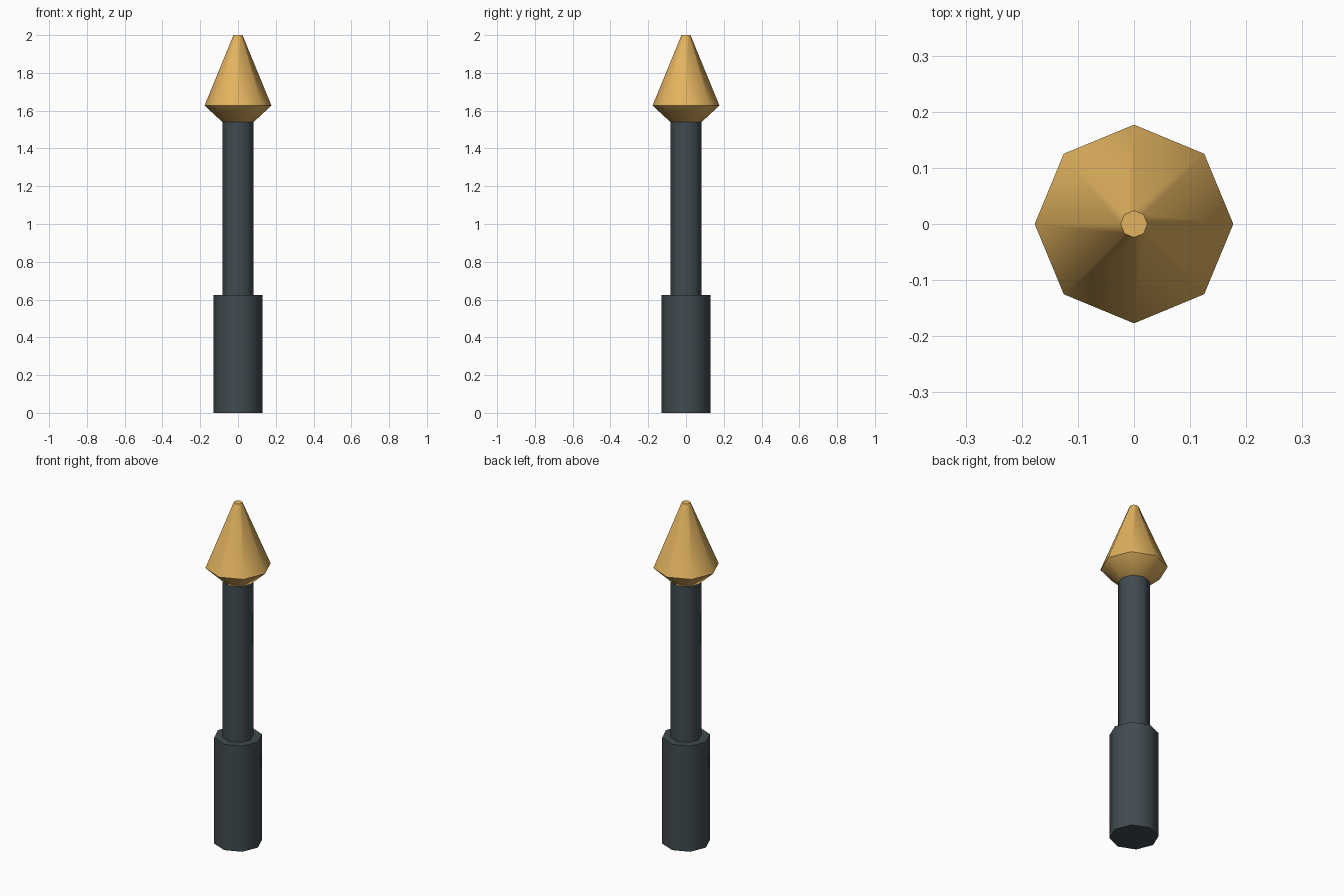
import bpy, bmesh, math

if "Cube" in bpy.data.objects:
    bpy.data.objects.remove(bpy.data.objects["Cube"])

SIDES = 8


def material(name, rgb):
    m = bpy.data.materials.new(name)
    m.diffuse_color = (*rgb, 1)
    m.use_nodes = True
    m.node_tree.nodes["Principled BSDF"].inputs["Base Color"].default_value = m.diffuse_color
    return m


slate = material("dark slate", (0.052, 0.070, 0.080))
gold = material("warm gold", (0.76, 0.45, 0.115))


def lathe(name, profile, mat):
    """Capped eight-sided turned part from (radius, z) points, bottom to top."""
    bm = bmesh.new()
    rings = []
    for r, z in profile:
        angles = [math.tau * i / SIDES for i in range(SIDES)]
        rings.append([bm.verts.new((r * math.cos(a), r * math.sin(a), z)) for a in angles])
    for low, high in zip(rings, rings[1:]):
        for i in range(SIDES):
            j = (i + 1) % SIDES
            bm.faces.new((low[i], low[j], high[j], high[i]))
    bm.faces.new(rings[0][::-1])
    bm.faces.new(rings[-1])
    mesh = bpy.data.meshes.new(name)
    bm.to_mesh(mesh)
    bm.free()
    mesh.materials.append(mat)
    obj = bpy.data.objects.new(name, mesh)
    bpy.context.collection.objects.link(obj)
    # smooth around the sides, sharp at the rims
    bpy.ops.object.select_all(action='DESELECT')
    obj.select_set(True)
    bpy.context.view_layer.objects.active = obj
    bpy.ops.object.shade_smooth_by_angle(angle=math.radians(50))
    return obj


# thick grip at the bottom
lathe("handle", [(0.13, 0), (0.13, 0.623)], slate)
# thin rod
lathe("shaft", [(0.083, 0.623), (0.083, 1.54)], slate)
# flared pointed head with a small flat tip
lathe("head", [(0.083, 1.54), (0.177, 1.627), (0.024, 2.0)], gold)
